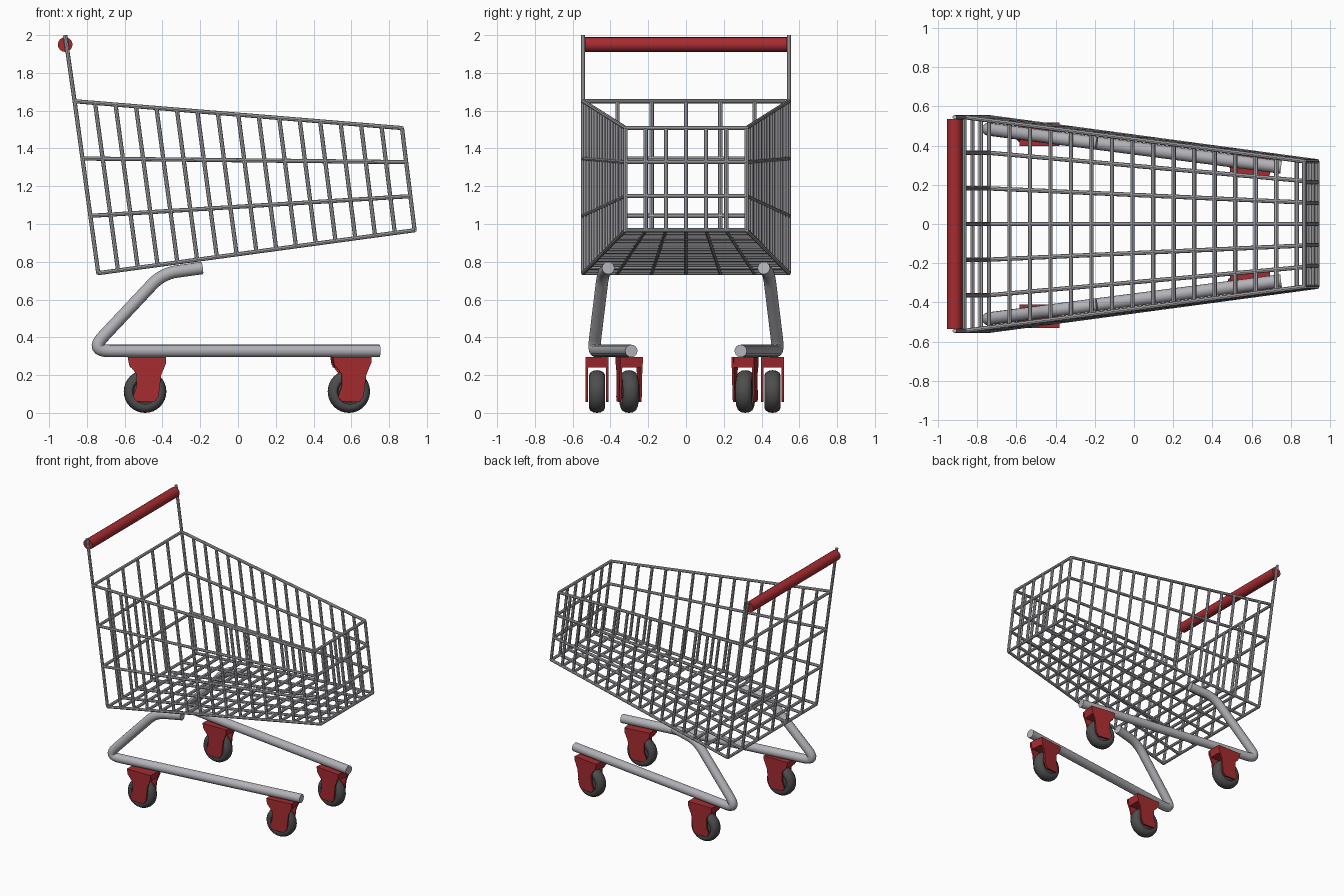
import bpy, bmesh, math
from mathutils import Vector, Matrix

if "Cube" in bpy.data.objects:
    bpy.data.objects.remove(bpy.data.objects["Cube"])


def material(name, rgb):
    m = bpy.data.materials.new(name)
    m.diffuse_color = (*rgb, 1)
    m.use_nodes = True
    m.node_tree.nodes["Principled BSDF"].inputs["Base Color"].default_value = m.diffuse_color
    return m


STEEL = material("steel grey", (0.45, 0.45, 0.48))
RED = material("red plastic", (0.38, 0.025, 0.03))
RUBBER = material("dark rubber", (0.075, 0.075, 0.075))


def tubes(name, paths, radius, mat, res=2):
    """One object made of round tubes along several point paths."""
    cu = bpy.data.curves.new(name, 'CURVE')
    cu.dimensions = '3D'
    cu.bevel_depth = radius
    cu.bevel_resolution = res
    cu.use_fill_caps = True
    for path in paths:
        sp = cu.splines.new('POLY')
        sp.points.add(len(path) - 1)
        for p, co in zip(sp.points, path):
            p.co = (*co, 1)
    cu.materials.append(mat)
    ob = bpy.data.objects.new(name, cu)
    bpy.context.collection.objects.link(ob)
    finish(ob, convert=True)
    return ob


def finish(ob, convert=False):
    bpy.ops.object.select_all(action='DESELECT')
    ob.select_set(True)
    bpy.context.view_layer.objects.active = ob
    if convert:
        bpy.ops.object.convert(target='MESH')
    bpy.ops.object.shade_smooth_by_angle(angle=math.radians(40))


def mesh_object(name, bm, mat, matrix):
    bmesh.ops.recalc_face_normals(bm, faces=bm.faces)
    me = bpy.data.meshes.new(name)
    bm.to_mesh(me)
    bm.free()
    me.materials.append(mat)
    ob = bpy.data.objects.new(name, me)
    bpy.context.collection.objects.link(ob)
    ob.matrix_world = matrix
    finish(ob)
    return ob


def grid(a, b, c, d, nu, nv, u_range=None, v_range=None):
    """Wire paths over the quad a-b (u) / d-c, with v running from a to d."""
    paths = []
    for i in (u_range or range(nu + 1)):
        t = i / nu
        paths.append((a.lerp(b, t), d.lerp(c, t)))
    for j in (v_range or range(nv + 1)):
        t = j / nv
        paths.append((a.lerp(d, t), b.lerp(c, t)))
    return paths


# Basket corners: bottom/top, rear/front
def corner(x, y, z, s):
    return Vector((x, y * s, z))


BR, BF, TR, TF = [{s: corner(*c, s) for s in (-1, 1)} for c in (
    (-0.74, 0.545, 0.74), (0.935, 0.32, 0.967),
    (-0.865, 0.545, 1.65), (0.868, 0.32, 1.508))]

# Basket wire panels
WIRE = 0.011
for s, side in ((-1, "right"), (1, "left")):
    tubes(side + "_basket_side", grid(BR[s], BF[s], TF[s], TR[s], 16, 3), WIRE, STEEL)
tubes("basket_floor", grid(BR[-1], BF[-1], BF[1], BR[1], 16, 6,
                           range(17), range(1, 6)), WIRE, STEEL)
tubes("basket_front", grid(BF[-1], BF[1], TF[1], TF[-1], 6, 3,
                           range(1, 6), range(1, 4)), WIRE, STEEL)
tubes("basket_back", grid(BR[-1], BR[1], TR[1], TR[-1], 6, 3,
                          range(1, 6), range(1, 4)), WIRE, STEEL)

# Handle posts and grip
tubes("handle_posts", [(TR[s], (-0.915, 0.545 * s, 2.0)) for s in (-1, 1)], WIRE, STEEL)
tubes("handle_grip", [((-0.915, -0.535, 1.95), (-0.915, 0.535, 1.95))], 0.039, RED, 6)


# Bent chassis tubes
def rounded(points, cuts, steps=8):
    out = [points[0]]
    for p, q, r, cut in zip(points, points[1:], points[2:], cuts):
        a = q + (p - q).normalized() * cut
        b = q + (r - q).normalized() * cut
        for i in range(steps + 1):
            t = i / steps
            out.append(a.lerp(q, t).lerp(q.lerp(b, t), t))
    return out + [points[-1]]


for s, side in ((-1, "right"), (1, "left")):
    pts = [Vector((x, s * (0.387 - 0.13 * x), z)) for x, z in (
        (-0.19, 0.767), (-0.40, 0.738), (-0.785, 0.328), (0.75, 0.328))]
    tubes(side + "_chassis_tube", [rounded(pts, (0.08, 0.105))], 0.033, STEEL, 6)

# Castors: fork (two plates and a top block) and wheel
PLATE = [(-0.092, 0.295), (-0.085, 0.255), (-0.045, 0.205), (-0.045, 0.14), (-0.065, 0.085),
         (-0.045, 0.06), (0.05, 0.058), (0.072, 0.09), (0.085, 0.2), (0.112, 0.265), (0.112, 0.295)]
BLOCK = [(-0.092, 0.295), (-0.08, 0.24), (0.10, 0.24), (0.112, 0.295)]
TYRE = [(0.0, -0.03), (0.06, -0.03), (0.068, -0.04), (0.085, -0.043), (0.1, -0.036), (0.11, -0.02),
        (0.113, 0), (0.11, 0.02), (0.1, 0.036), (0.085, 0.043), (0.068, 0.04), (0.06, 0.03), (0.0, 0.03)]


def extrude(bm, profile, y0, y1):
    f = bm.faces.new([bm.verts.new((x, y0, z)) for x, z in profile])
    res = bmesh.ops.extrude_face_region(bm, geom=[f])
    vs = [v for v in res["geom"] if isinstance(v, bmesh.types.BMVert)]
    bmesh.ops.translate(bm, verts=vs, vec=(0, y1 - y0, 0))


def castor(name, x, y, yaw):
    m = Matrix.Translation((x, y, 0)) @ Matrix.Rotation(math.radians(yaw), 4, 'Z')
    bm = bmesh.new()
    extrude(bm, PLATE, -0.06, -0.048)
    extrude(bm, PLATE, 0.048, 0.06)
    extrude(bm, BLOCK, -0.048, 0.048)
    mesh_object(name + "_fork", bm, RED, m)
    bm = bmesh.new()
    vs = [bm.verts.new((0, w, r)) for r, w in TYRE]
    es = [bm.edges.new(e) for e in zip(vs, vs[1:])]
    bmesh.ops.spin(bm, geom=vs + es, cent=(0, 0, 0), axis=(0, 1, 0),
                   angle=2 * math.pi, steps=32)
    bmesh.ops.remove_doubles(bm, verts=bm.verts, dist=0.0005)
    mesh_object(name + "_wheel", bm, RUBBER, m @ Matrix.Translation((0, 0, 0.113)))


castor("rear_right", -0.492, -0.471, 0)
castor("rear_left", -0.492, 0.458, 0)
castor("front_right", 0.587, -0.302, 7)
castor("front_left", 0.587, 0.314, -7)
